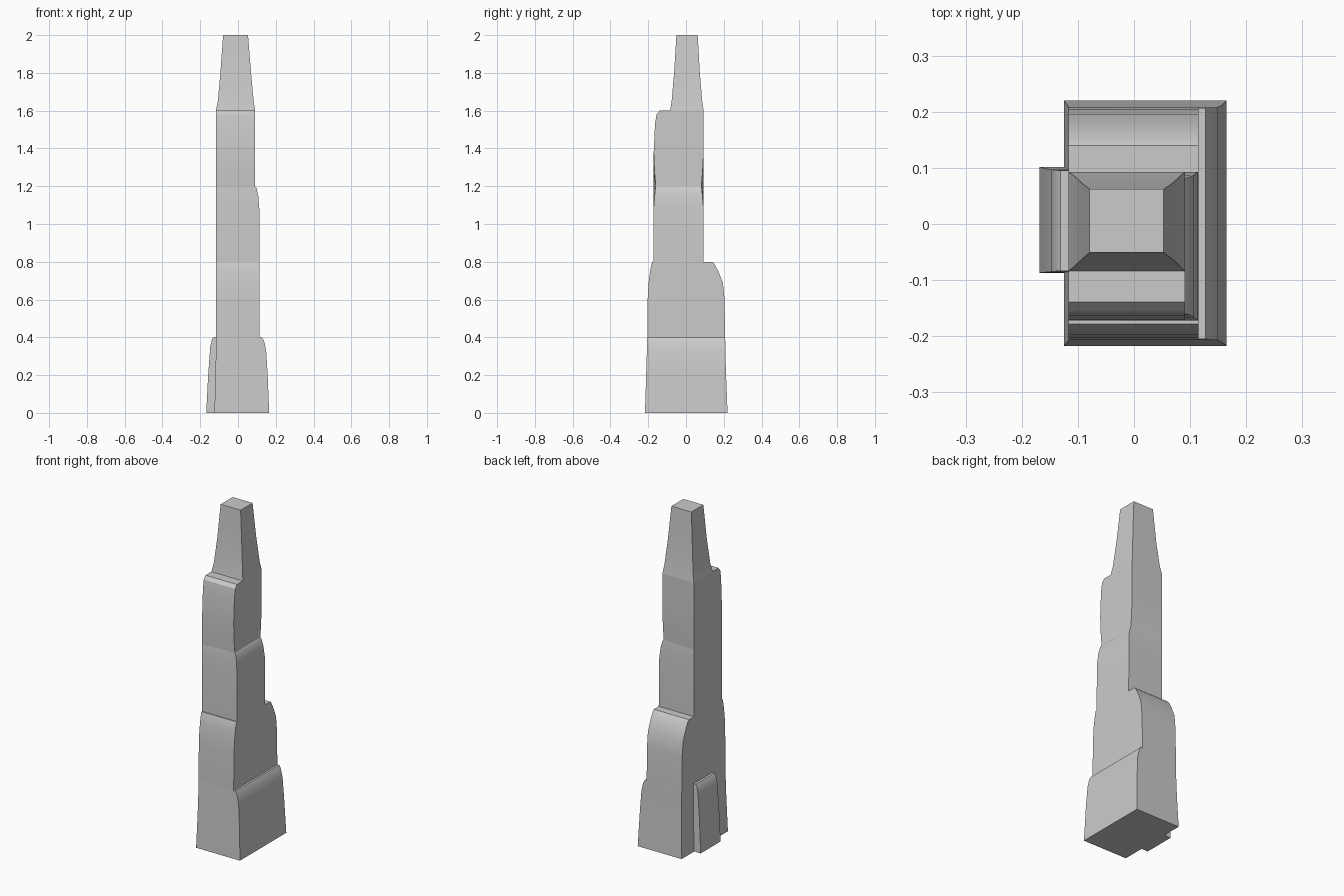
import bpy, bmesh


def loft(name, rings, bottom=False, top=False, skip_side=None):
    """Skin rings of (z, x0, x1, y0, y1, pinch); pinch narrows the right-hand edge."""
    bm = bmesh.new()
    loops = []
    for z, x0, x1, y0, y1, p in rings:
        pts = [(x0, y0), (x1, y0 + p), (x1, y1 - p), (x0, y1)]
        loops.append([bm.verts.new((x, y, z)) for x, y in pts])
    for a, b in zip(loops, loops[1:]):
        for i in range(4):
            if i != skip_side:
                j = (i + 1) % 4
                bm.faces.new((a[i], a[j], b[j], b[i]))
    if bottom:
        bm.faces.new(loops[0][::-1])
    if top:
        bm.faces.new(loops[-1])
    bmesh.ops.remove_doubles(bm, verts=bm.verts[:], dist=0.0005)
    bmesh.ops.recalc_face_normals(bm, faces=bm.faces[:])
    # Open shells may flip as a whole: the lowest front face must look to -y
    front = min(bm.faces, key=lambda f: f.normal.y * (1 if abs(f.normal.y) > 0.9 else 0)
                if f.calc_center_median().y < -0.03 else 1)
    if front.normal.y > -0.5:
        bmesh.ops.reverse_faces(bm, faces=bm.faces[:])
    me = bpy.data.meshes.new(name)
    bm.to_mesh(me)
    bm.free()
    ob = bpy.data.objects.new(name, me)
    bpy.context.collection.objects.link(ob)
    bpy.ops.object.select_all(action='DESELECT')
    ob.select_set(True)
    bpy.context.view_layer.objects.active = ob
    bpy.ops.object.shade_smooth_by_angle(angle=0.5)
    return ob


# Base block with its shoulder on the right
loft("base_tier", [
    (0.00, -0.125, 0.165, -0.217, 0.220, 0),
    (0.20, -0.119, 0.157, -0.211, 0.212, 0),
    (0.33, -0.117, 0.149, -0.207, 0.208, 0),
    (0.38, -0.117, 0.138, -0.206, 0.208, 0),
    (0.40, -0.117, 0.127, -0.205, 0.207, 0),
    (0.40, -0.117, 0.115, -0.205, 0.207, 0)], bottom=True)

# Lower tier, rounded off toward the back
loft("lower_tier", [
    (0.40, -0.117, 0.115, -0.205, 0.207, 0),
    (0.60, -0.117, 0.115, -0.203, 0.204, 0),
    (0.69, -0.117, 0.115, -0.198, 0.195, 0),
    (0.75, -0.117, 0.115, -0.190, 0.171, 0),
    (0.79, -0.117, 0.115, -0.182, 0.150, 0),
    (0.80, -0.117, 0.115, -0.178, 0.140, 0),
    (0.80, -0.117, 0.115, -0.172, 0.093, 0)])

# Middle tier, shoulder on the right
loft("middle_tier", [
    (0.80, -0.117, 0.115, -0.172, 0.093, 0),
    (1.08, -0.117, 0.113, -0.172, 0.093, 0),
    (1.15, -0.117, 0.107, -0.172, 0.093, 0.006),
    (1.19, -0.117, 0.098, -0.172, 0.093, 0.010),
    (1.20, -0.117, 0.091, -0.172, 0.093, 0.012)])

# Upper tier, shoulder on the front
loft("upper_tier", [
    (1.20, -0.117, 0.091, -0.172, 0.093, 0.012),
    (1.28, -0.117, 0.091, -0.172, 0.093, 0.005),
    (1.38, -0.117, 0.091, -0.171, 0.093, 0),
    (1.53, -0.117, 0.091, -0.164, 0.093, 0),
    (1.58, -0.117, 0.091, -0.156, 0.093, 0),
    (1.60, -0.117, 0.091, -0.139, 0.093, 0),
    (1.60, -0.117, 0.091, -0.084, 0.093, 0)])

# Tapered crown
loft("crown", [
    (1.60, -0.117, 0.091, -0.084, 0.093, 0),
    (1.65, -0.107, 0.083, -0.076, 0.086, 0),
    (1.80, -0.093, 0.069, -0.063, 0.073, 0),
    (2.00, -0.079, 0.053, -0.051, 0.062, 0)], top=True)

# Buttress on the left, open where it meets the tower
loft("left_buttress", [
    (0.00, -0.168, -0.117, -0.087, 0.102, 0),
    (0.20, -0.158, -0.117, -0.086, 0.099, 0),
    (0.35, -0.147, -0.117, -0.085, 0.097, 0),
    (0.39, -0.138, -0.117, -0.084, 0.096, 0),
    (0.40, -0.131, -0.117, -0.084, 0.095, 0)], bottom=True, top=True, skip_side=1)
